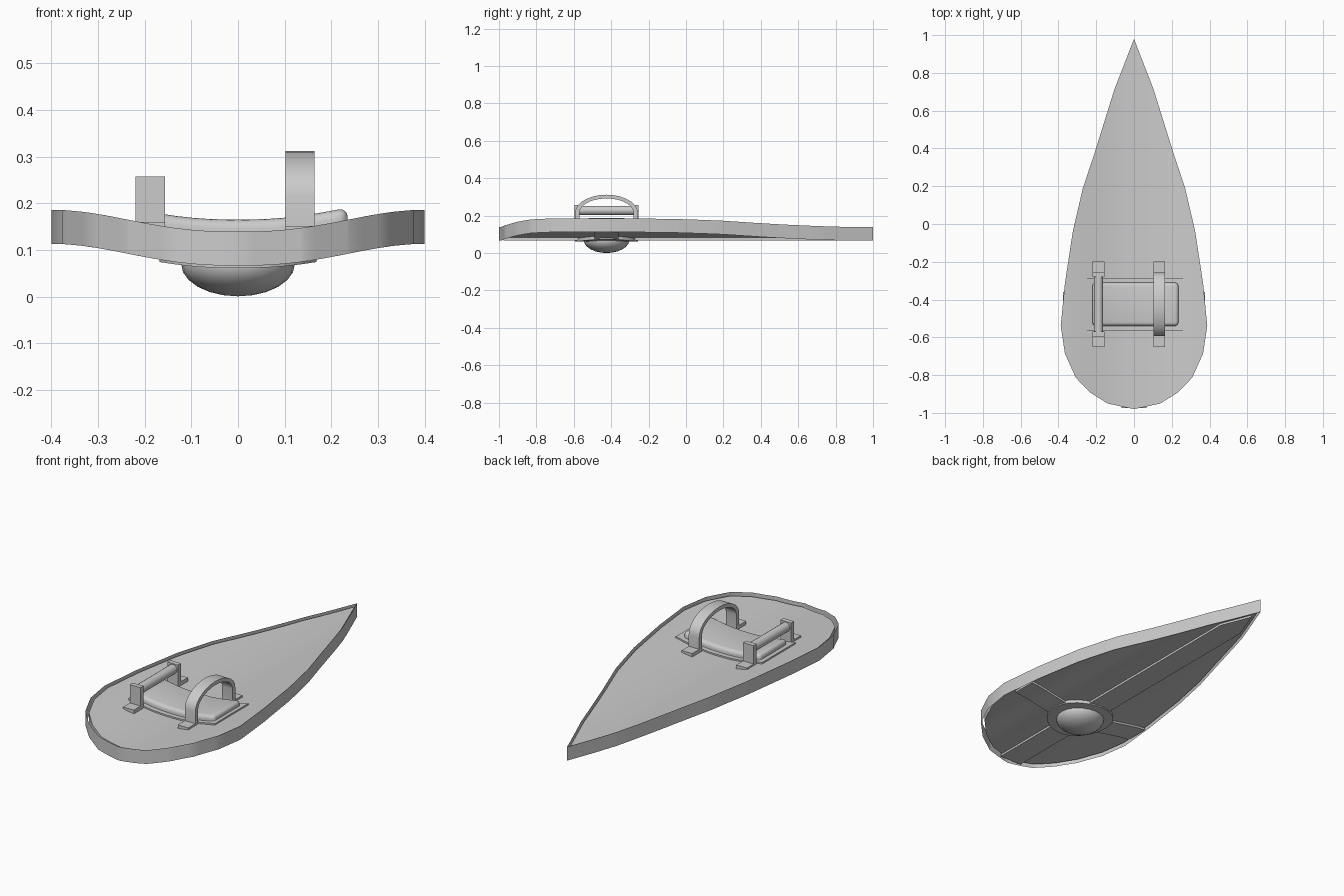
import bpy, bmesh, math
from mathutils import Vector

cube = bpy.data.objects.get("Cube")
if cube:
    bpy.data.objects.remove(cube, do_unlink=True)

grey = bpy.data.materials.new("plain_grey")
grey.use_nodes = True
grey.diffuse_color = (0.6, 0.6, 0.6, 1)
grey.node_tree.nodes["Principled BSDF"].inputs["Base Color"].default_value = (0.6, 0.6, 0.6, 1)

CY = -0.425  # centre of the boss and the grips along y


def rise(x):
    """Height gained by the curved shield away from its centre line."""
    t = min(abs(x) / 0.4, 1) ** 1.2
    return 0.0235 * (1 - math.cos(math.pi * t))


def finish(bm, name, curved=False, angle=30):
    if curved:
        for i in range(-11, 12):
            bmesh.ops.bisect_plane(bm, geom=bm.verts[:] + bm.edges[:] + bm.faces[:],
                                   plane_co=(i / 30, 0, 0), plane_no=(1, 0, 0), dist=1e-4)
        for v in bm.verts:
            v.co.z += rise(v.co.x)
    bmesh.ops.recalc_face_normals(bm, faces=bm.faces[:])
    mesh = bpy.data.meshes.new(name)
    bm.to_mesh(mesh)
    bm.free()
    mesh.materials.append(grey)
    obj = bpy.data.objects.new(name, mesh)
    bpy.context.collection.objects.link(obj)
    bpy.ops.object.select_all(action='DESELECT')
    obj.select_set(True)
    bpy.context.view_layer.objects.active = obj
    bpy.ops.object.shade_smooth_by_angle(angle=math.radians(angle))
    return obj


def extrude(bm, z1):
    top = bmesh.ops.extrude_face_region(bm, geom=bm.faces[:])["geom"]
    for v in top:
        if isinstance(v, bmesh.types.BMVert):
            v.co.z = z1


def slab(name, points, z0, z1, bevel=0):
    """Flat outline given thickness, then bent to the shield's curve."""
    bm = bmesh.new()
    bm.faces.new([bm.verts.new((x, y, z0)) for x, y in points])
    extrude(bm, z1)
    if bevel:
        edges = [e for e in bm.edges if max(v.co.z for v in e.verts) > z1 - 1e-4]
        bmesh.ops.bevel(bm, geom=edges, offset=bevel, segments=4, profile=0.5, affect='EDGES')
    return finish(bm, name, curved=True)


def rect(x0, x1, y0, y1):
    return [(x0, y0), (x1, y0), (x1, y1), (x0, y1)]


def box(name, x0, x1, y0, y1, z0, z1):
    bm = bmesh.new()
    bm.faces.new([bm.verts.new((x, y, z0)) for x, y in rect(x0, x1, y0, y1)])
    extrude(bm, z1)
    return finish(bm, name)


# Kite outline, mirrored across the centre line
half = [(0.106, 0.73), (0.21, 0.4), (0.28, 0.19), (0.334, -0.04), (0.377, -0.32), (0.4, -0.55),
        (0.377, -0.7), (0.318, -0.83), (0.24, -0.91), (0.143, -0.97)]
outline = [(0, 1)] + half + [(0, -1)] + [(-x, y) for x, y in reversed(half)]

# Shield board and the raised rim around it
slab("shield_board", [(x * 0.97, y * 0.98) for x, y in outline], 0.078, 0.128)
bm = bmesh.new()
face = bm.faces.new([bm.verts.new((x, y, 0.066)) for x, y in outline])
bmesh.ops.inset_region(bm, faces=[face], thickness=0.026, use_even_offset=True, use_boundary=True)
bmesh.ops.delete(bm, geom=[face], context='FACES_ONLY')
extrude(bm, 0.139)
finish(bm, "rim", curved=True)

# Cross bands, ring and boss on the outer face
W = 0.065
slab("long_band", [(-W, -0.975), (W, -0.975), (W, 0.76), (0, 0.93), (-W, 0.76)], 0.067, 0.085)
slab("cross_band", rect(-0.375, 0.375, CY - W, CY + W), 0.067, 0.085)
circle = [(0.168 * math.cos(a), CY + 0.168 * math.sin(a))
          for a in (math.tau * i / 24 for i in range(24))]
slab("boss_ring", circle, 0.061, 0.085)

bm = bmesh.new()
bmesh.ops.create_uvsphere(bm, u_segments=24, v_segments=12, radius=0.122)
bmesh.ops.bisect_plane(bm, geom=bm.verts[:] + bm.edges[:] + bm.faces[:],
                       plane_co=(0, 0, 0.01), plane_no=(0, 0, 1), clear_outer=True)
for v in bm.verts:
    v.co = Vector((v.co.x, v.co.y + CY, v.co.z * 0.57 + 0.07))
finish(bm, "boss", angle=40)

# Arm pad on the inner face
slab("pad_base", rect(-0.25, 0.26, CY - 0.14, CY + 0.14), 0.12, 0.136)
slab("pad_cushion", rect(-0.22, 0.235, CY - 0.115, CY + 0.115), 0.12, 0.165, bevel=0.02)

# Feet for both grips
for side, x0, x1 in (("right", -0.22, -0.157), ("left", 0.102, 0.164)):
    base = rise((x0 + x1) / 2)
    for end, s in (("front", -1), ("back", 1)):
        ys = sorted((CY + s * 0.15, CY + s * 0.227))
        box(f"{side}_{end}_foot", x0, x1, *ys, 0.12 + base, 0.143 + base)

# Right grip: two posts holding a round bar
for end, s in (("front", -1), ("back", 1)):
    ys = sorted((CY + s * 0.145, CY + s * 0.17))
    box(f"grip_{end}_post", -0.22, -0.157, *ys, 0.13, 0.257)
bm = bmesh.new()
bmesh.ops.create_cone(bm, cap_ends=True, segments=16, radius1=0.025, radius2=0.025, depth=0.3)
for v in bm.verts:
    v.co = Vector((v.co.x - 0.188, v.co.z + CY, v.co.y + 0.228))
finish(bm, "grip_bar")

# Left strap: a flat arch swept across the arm pad
def arch(width, height):
    curve = [(width * math.cos(a), 0.215 + height * math.sin(a))
             for a in (math.pi * i / 14 for i in range(15))]
    return [(width, 0.13)] + curve + [(-width, 0.13)]


bm = bmesh.new()
rows = []
for outer, inner in zip(arch(0.168, 0.097), arch(0.145, 0.077)):
    rows.append([bm.verts.new((x, CY + y, z)) for x, (y, z) in
                 ((0.102, outer), (0.164, outer), (0.164, inner), (0.102, inner))])
for a, b in zip(rows, rows[1:]):
    for i in range(4):
        j = (i + 1) % 4
        bm.faces.new((a[i], a[j], b[j], b[i]))
bm.faces.new(rows[0])
bm.faces.new(rows[-1])
finish(bm, "arm_strap")
